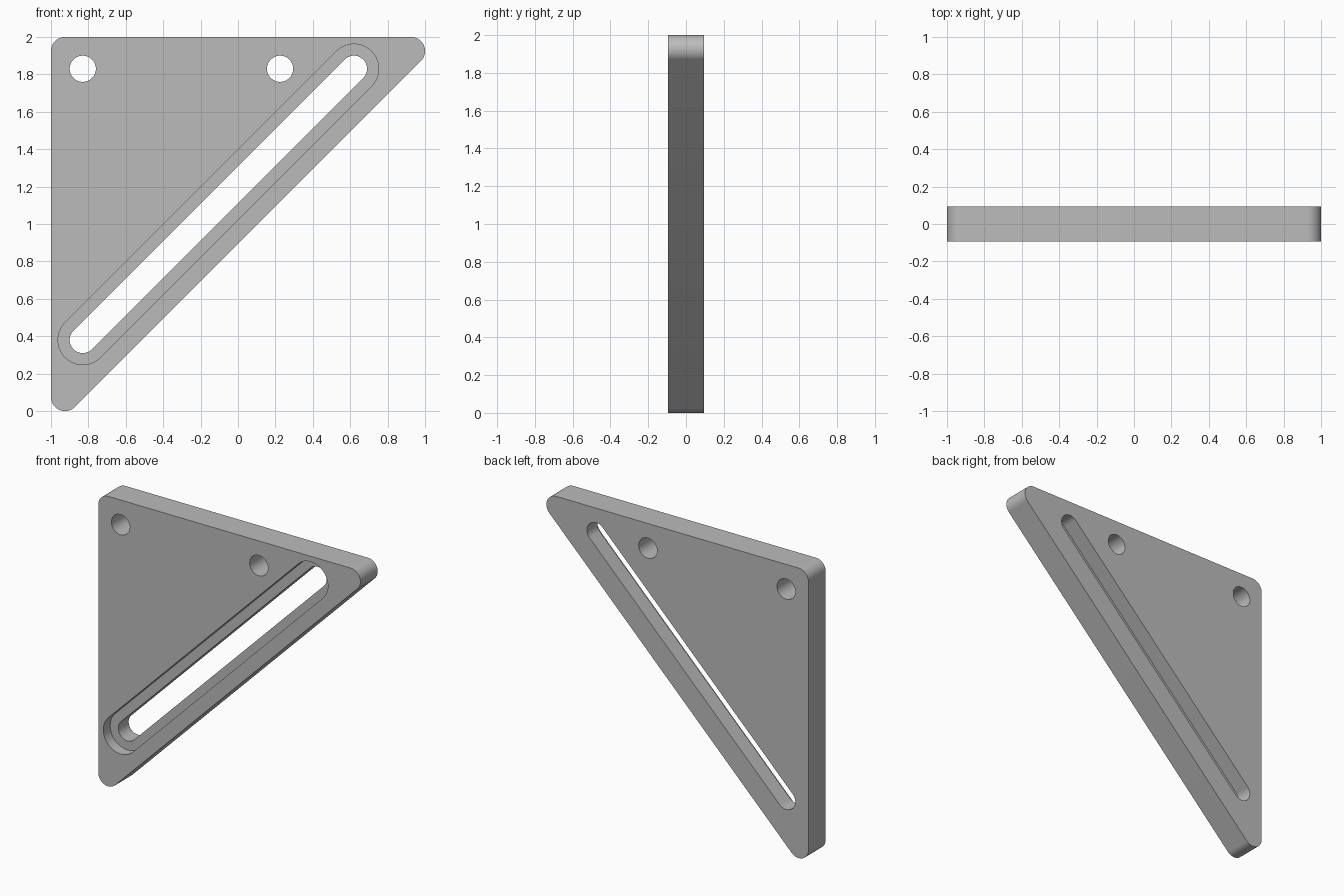
import bpy, bmesh, math
from mathutils import Vector

if "Cube" in bpy.data.objects:
    bpy.data.objects.remove(bpy.data.objects["Cube"], do_unlink=True)

HALF = 0.094        # half thickness of the plate
CORNER = 0.075      # plate corner radius
HOLE = 0.07         # hole and slot radius
RECESS = 0.132      # recess radius around the slot
DEPTH = 0.075       # recess depth

grey = bpy.data.materials.new("plain grey")
grey.use_nodes = True
colour = (0.5, 0.5, 0.5, 1)
grey.diffuse_color = colour
grey.node_tree.nodes["Principled BSDF"].inputs["Base Color"].default_value = colour


def rounded_outline(centres, radius, steps=64):
    """Outline of circles joined by tangents, centres listed counterclockwise."""
    n = len(centres)
    points = []
    for i, c in enumerate(centres):
        if n == 1:
            start, sweep = 0, 2 * math.pi * (steps - 1) / steps
        else:
            before = Vector(c) - Vector(centres[i - 1])
            after = Vector(centres[(i + 1) % n]) - Vector(c)
            start = math.atan2(before.y, before.x) - math.pi / 2
            end = math.atan2(after.y, after.x) - math.pi / 2
            sweep = (end - start) % (2 * math.pi)
        count = max(2, round(steps * sweep / (2 * math.pi)) + 1)
        for k in range(count):
            a = start + sweep * k / (count - 1)
            points.append((c[0] + radius * math.cos(a), c[1] + radius * math.sin(a)))
    return points


def prism(name, centres, radius, y0, y1):
    bm = bmesh.new()
    face = bm.faces.new([bm.verts.new((x, y0, z)) for x, z in rounded_outline(centres, radius)])
    grown = bmesh.ops.extrude_face_region(bm, geom=[face])["geom"]
    bmesh.ops.translate(bm, vec=(0, y1 - y0, 0),
                        verts=[v for v in grown if isinstance(v, bmesh.types.BMVert)])
    bmesh.ops.recalc_face_normals(bm, faces=bm.faces)
    mesh = bpy.data.meshes.new(name)
    bm.to_mesh(mesh)
    bm.free()
    mesh.materials.append(grey)
    obj = bpy.data.objects.new(name, mesh)
    bpy.context.collection.objects.link(obj)
    return obj


# Triangular plate with rounded corners
edge = 1 - CORNER
plate = prism("triangular_plate",
              [(-edge, CORNER), (edge, 2 - CORNER), (-edge, 2 - CORNER)],
              CORNER, -HALF, HALF)

# Slot, its front recess, and the two mounting holes
slot = [(-0.83, 0.38), (0.62, 1.83)]
cutters = [
    prism("recess_cutter", slot, RECESS, -HALF - 0.1, -HALF + DEPTH),
    prism("slot_cutter", slot, HOLE, -0.3, 0.3),
    prism("corner_hole_cutter", [(-0.83, 1.83)], HOLE, -0.3, 0.3),
    prism("middle_hole_cutter", [(0.225, 1.83)], HOLE, -0.3, 0.3),
]
bpy.ops.object.select_all(action="DESELECT")
plate.select_set(True)
bpy.context.view_layer.objects.active = plate
for cutter in cutters:
    cut = plate.modifiers.new(cutter.name, "BOOLEAN")
    cut.operation = "DIFFERENCE"
    cut.solver = "EXACT"
    cut.object = cutter
    bpy.ops.object.modifier_apply(modifier=cut.name)
    bpy.data.objects.remove(cutter, do_unlink=True)

# Smooth curved walls, crisp rims
bpy.ops.object.shade_smooth_by_angle(angle=math.radians(30))
